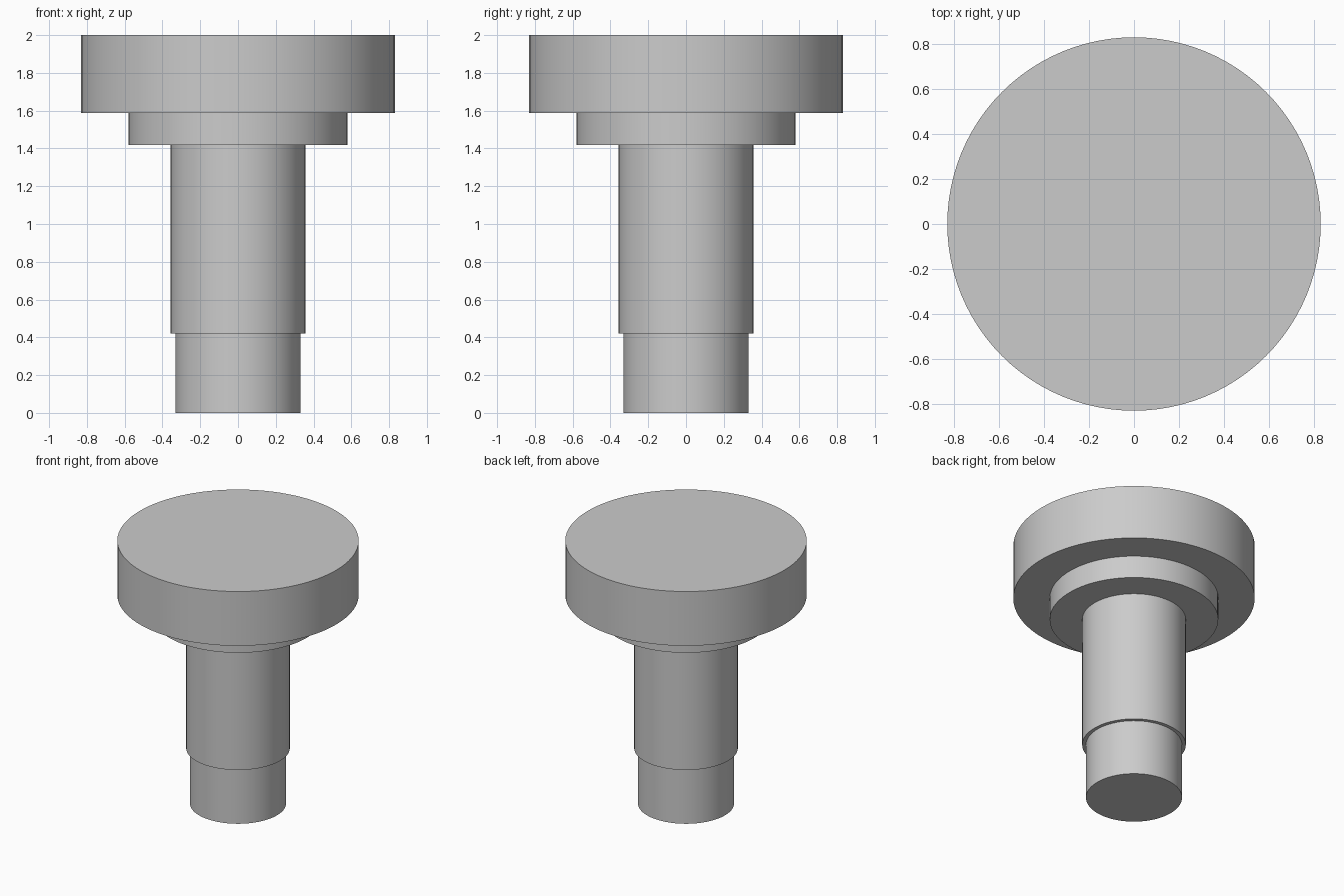
import bpy, bmesh, math

cube = bpy.data.objects.get("Cube")
if cube:
    bpy.data.objects.remove(cube, do_unlink=True)

SEGMENTS = 96

# Single plain grey material
grey = bpy.data.materials.new("plain_grey")
grey.use_nodes = True
colour = (0.6, 0.6, 0.6, 1)
grey.diffuse_color = colour
grey.node_tree.nodes["Principled BSDF"].inputs["Base Color"].default_value = colour

# Turned sections from bottom to top: radius, bottom height, top height
sections = [
    (0.331, 0.0, 0.421),    # narrow tip
    (0.357, 0.421, 1.417),  # shank
    (0.581, 1.417, 1.587),  # collar
    (0.832, 1.587, 2.0),    # head
]

# One closed stepped skin, with a ring at each edge of every section
bm = bmesh.new()
rings = []
for radius, bottom, top in sections:
    for z in (bottom, top):
        ring = []
        for i in range(SEGMENTS):
            a = math.tau * i / SEGMENTS
            ring.append(bm.verts.new((radius * math.cos(a), radius * math.sin(a), z)))
        rings.append(ring)

for low, high in zip(rings, rings[1:]):
    for i in range(SEGMENTS):
        j = (i + 1) % SEGMENTS
        bm.faces.new((low[i], low[j], high[j], high[i]))

# Flat end caps
bm.faces.new(rings[0][::-1])
bm.faces.new(rings[-1])
bmesh.ops.recalc_face_normals(bm, faces=bm.faces)

mesh = bpy.data.meshes.new("stepped_pin")
bm.to_mesh(mesh)
bm.free()
mesh.materials.append(grey)
pin = bpy.data.objects.new("stepped_pin", mesh)
bpy.context.collection.objects.link(pin)

# Smooth round walls with sharp step edges
bpy.ops.object.select_all(action="DESELECT")
pin.select_set(True)
bpy.context.view_layer.objects.active = pin
bpy.ops.object.shade_smooth_by_angle(angle=math.radians(30))
